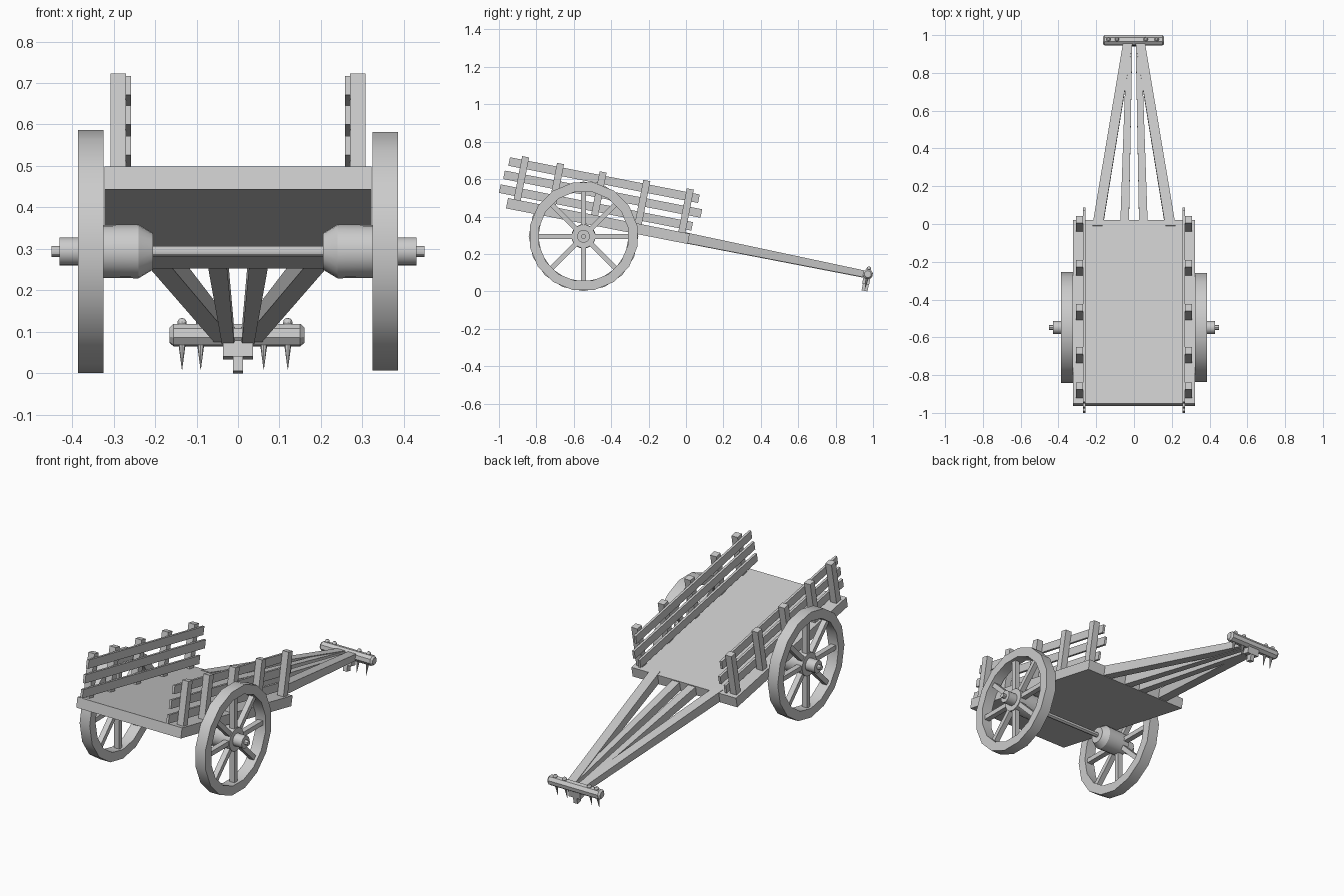
import bpy, bmesh, math
from mathutils import Matrix, Vector

cube = bpy.data.objects.get("Cube")
if cube:
    bpy.data.objects.remove(cube, do_unlink=True)

wood = bpy.data.materials.new("weathered_grey")
wood.use_nodes = True
GREY = (0.6, 0.6, 0.6, 1)
wood.diffuse_color = GREY
wood.node_tree.nodes["Principled BSDF"].inputs["Base Color"].default_value = GREY

# Tilted frame of the bed: origin at its front top edge, y along it, z normal to it
TILT = Matrix.Translation((0, 0.02, 0.308)) @ Matrix.Rotation(math.radians(-11.1), 4, 'X')


def finish(name, bm, matrix, smooth=False):
    bmesh.ops.recalc_face_normals(bm, faces=bm.faces)
    mesh = bpy.data.meshes.new(name)
    bm.to_mesh(mesh)
    bm.free()
    mesh.materials.append(wood)
    obj = bpy.data.objects.new(name, mesh)
    bpy.context.collection.objects.link(obj)
    obj.matrix_world = matrix
    if smooth:
        bpy.ops.object.select_all(action='DESELECT')
        obj.select_set(True)
        bpy.context.view_layer.objects.active = obj
        bpy.ops.object.shade_smooth_by_angle(angle=math.radians(30))
    return obj


def box(name, lo, hi, matrix=TILT):
    lo, hi = Vector(lo), Vector(hi)
    bm = bmesh.new()
    bmesh.ops.create_cube(bm, size=1)
    for v in bm.verts:
        v.co = (lo + hi) / 2 + v.co * (hi - lo)
    return finish(name, bm, matrix)


def shaft(name, start, end, size0, size1):
    """Tapered beam running along y."""
    bm = bmesh.new()
    bmesh.ops.create_cube(bm, size=1)
    for v in bm.verts:
        base, size = (start, size0) if v.co.y < 0 else (end, size1)
        v.co = Vector(base) + Vector((v.co.x * size[0], 0, v.co.z * size[1]))
    return finish(name, bm, TILT)


def lathe(name, profile, sides, matrix, closed=False, turn=0.0, smooth=True):
    """Spin (x, radius) points about the x axis."""
    bm = bmesh.new()
    rings = []
    for x, r in profile:
        angles = [turn + math.tau * i / sides for i in range(sides)]
        rings.append([bm.verts.new((x, r * math.cos(a), r * math.sin(a))) for a in angles])
    pairs = list(zip(rings, rings[1:]))
    if closed:
        pairs.append((rings[-1], rings[0]))
    for a, b in pairs:
        for i in range(sides):
            j = (i + 1) % sides
            bm.faces.new((a[i], a[j], b[j], b[i]))
    if not closed:
        bm.faces.new(rings[0])
        bm.faces.new(rings[-1])
    return finish(name, bm, matrix, smooth)


# Cart bed
box("bed", (-0.322, -0.99, -0.056), (0.322, 0, 0))

# Side rails: posts outside, slats inside
POSTS = (-0.94, -0.75, -0.518, -0.28, -0.043)
SLATS = ((-1.043, 0.005, 0.018), (-1.035, 0.04, 0.095), (-1.022, 0.012, 0.17))
for side, label in ((1, "left"), (-1, "right")):
    for i, s in enumerate(POSTS):
        box(f"{label}_post_{i + 1}", (side * 0.27, s - 0.019, -0.01),
            (side * 0.308, s + 0.019, 0.235))
    for i, (back, front, h) in enumerate(SLATS):
        box(f"{label}_slat_{i + 1}", (side * 0.258, back, h),
            (side * 0.271, front, h + 0.046))

# Drawbar shafts
for side, label in ((1, "left"), (-1, "right")):
    shaft(f"{label}_outer_shaft", (side * 0.193, -0.03, -0.025), (side * 0.032, 0.965, -0.031),
          (0.055, 0.056), (0.05, 0.036))
    shaft(f"{label}_inner_shaft", (side * 0.05, -0.03, -0.03), (side * 0.024, 0.965, -0.034),
          (0.046, 0.05), (0.03, 0.036))

# Crossbar with studs, spikes and a central peg
bar = Matrix.Translation((0, 0.972, 0.092)) @ TILT.to_3x3().to_4x4()
lathe("crossbar", ((-0.165, 0.019), (-0.155, 0.028), (0.15, 0.028), (0.16, 0.019)),
      8, bar, turn=math.pi / 8, smooth=False)
for i, x in enumerate((-0.135, -0.09, 0.062, 0.12)):
    bm = bmesh.new()
    bmesh.ops.create_uvsphere(bm, u_segments=10, v_segments=6, radius=0.012)
    finish(f"stud_{i + 1}", bm, bar @ Matrix.Translation((x, 0, 0.03)), True)
    bm = bmesh.new()
    bmesh.ops.create_cone(bm, cap_ends=True, segments=8, radius1=0.0005,
                          radius2=0.009, depth=0.065)
    finish(f"spike_{i + 1}", bm, bar @ Matrix.Translation((x, 0, -0.052)), True)
box("peg_block", (-0.036, -0.02, -0.056), (0.036, 0.018, -0.015), bar)
box("peg", (-0.012, -0.016, -0.091), (0.012, 0.016, -0.05), bar)

# Axle, hubs and wheels
CENTRE = Matrix.Translation((0, -0.548, 0.294))
lathe("axle", ((-0.45, 0.013), (0.45, 0.013)), 12, CENTRE)
HUB = ((0.205, 0.044), (0.24, 0.065), (0.375, 0.063), (0.375, 0.034), (0.43, 0.034))
RIM = ((0.324, 0.242), (0.324, 0.293), (0.386, 0.293), (0.386, 0.242))
for side, label in ((1, "left"), (-1, "right")):
    lathe(f"{label}_hub", [(side * x, r) for x, r in HUB], 20, CENTRE)
    lathe(f"{label}_rim", [(side * x, r) for x, r in RIM], 16, CENTRE, closed=True,
          turn=math.pi / 16 if side > 0 else 0)
    for i in range(8):
        spin = CENTRE @ Matrix.Rotation(math.tau * i / 8, 4, 'X')
        box(f"{label}_spoke_{i + 1}", (side * 0.355 - 0.015, -0.013, 0.05),
            (side * 0.355 + 0.015, 0.013, 0.248), spin)
